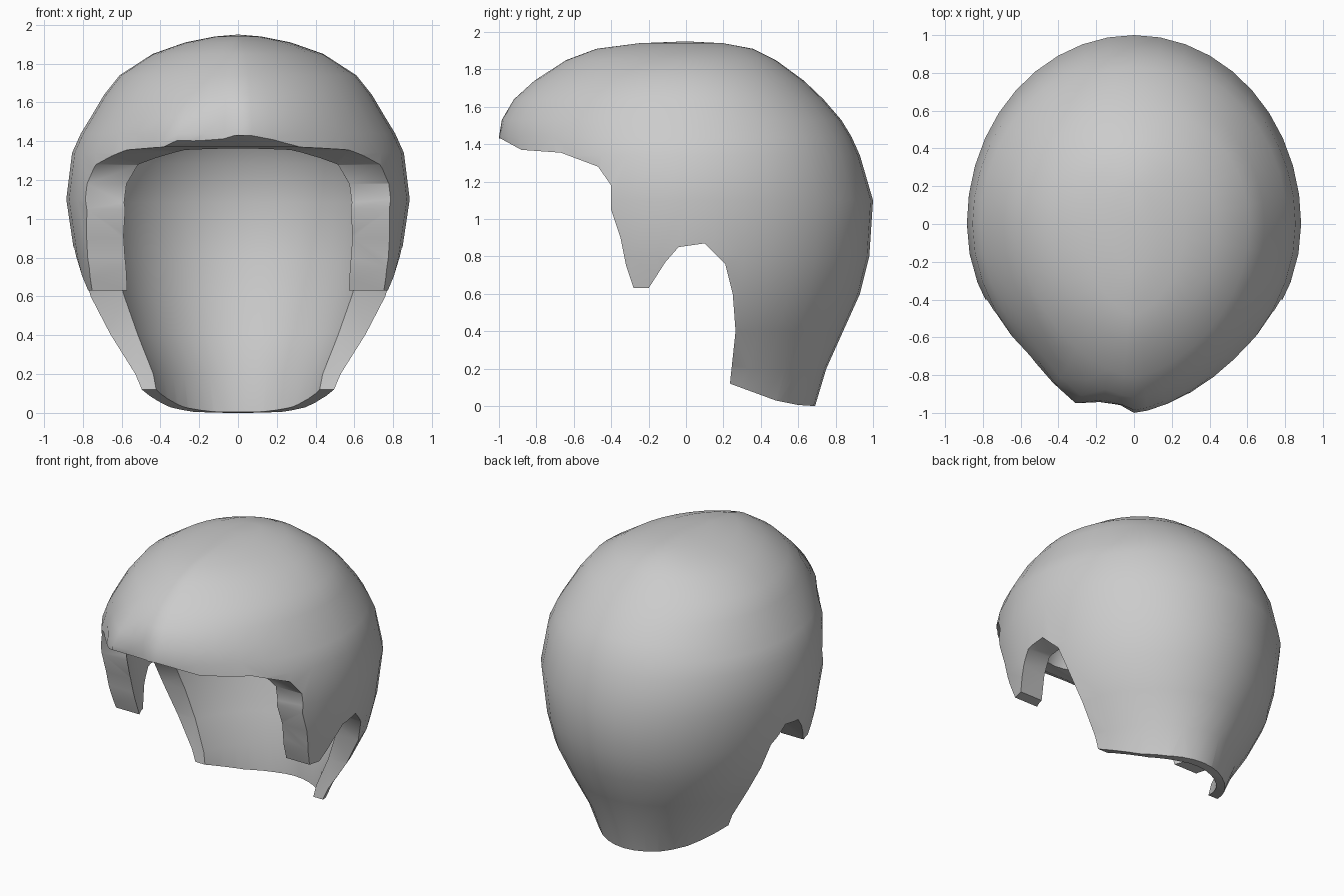
import bpy, bmesh, math

if "Cube" in bpy.data.objects:
    bpy.data.objects.remove(bpy.data.objects["Cube"])

SEG = 40
# height, half width, back depth, front depth
ROWS = [(1.94, .12, .20, .25), (1.91, .27, .36, .48), (1.85, .44, .48, .64),
        (1.74, .61, .63, .81), (1.64, .69, .735, .92), (1.53, .755, .83, .985),
        (1.44, .81, .885, 1.0), (1.34, .855, .93, 1.0), (1.1, .885, 1.0, 1.0),
        (.8, .84, .98, .98), (.6, .79, .93, .96), (.4, .69, .84, .9),
        (.2, .56, .75, .8), (.0, .47, .69, .7), (-.1, .42, .66, .7)]


def ring(bm, z, w, back, front, locks=False):
    verts = []
    for i in range(SEG):
        a = 2 * math.pi * i / SEG
        s, c = math.sin(a), math.cos(a)
        if c < 0:  # narrower towards the forehead
            x, y = w * math.copysign(abs(s) ** 1.3, s), front * c
        else:
            x, y = w * s, back * c
        if locks and c < 0:  # parted lock on the fringe
            fade = math.exp(-((z - 1.42) / .14) ** 2)
            d = math.degrees(a) - 180
            k = .07 * math.exp(-((d - 29) / 9) ** 2) - .05 * math.exp(-((d - 13) / 6) ** 2)
            x, y = x * (1 + k * fade), y * (1 + k * fade)
        verts.append(bm.verts.new((x, y, z)))
    return verts


def bridge(bm, a, b):
    for i in range(SEG):
        j = (i + 1) % SEG
        bm.faces.new((a[i], a[j], b[j], b[i]))


def cap(bm, verts, z):
    top = bm.verts.new((0, 0, z))
    for i in range(SEG):
        bm.faces.new((top, verts[(i + 1) % SEG], verts[i]))


def finish(bm, name):
    bmesh.ops.recalc_face_normals(bm, faces=bm.faces)
    me = bpy.data.meshes.new(name)
    bm.to_mesh(me)
    bm.free()
    ob = bpy.data.objects.new(name, me)
    bpy.context.collection.objects.link(ob)
    return ob


# Hair shell: outer surface, then inner surface, joined at the bottom
bm = bmesh.new()
outer = [ring(bm, *r, locks=True) for r in ROWS]
inner = []
for z, w, b, f in ROWS:
    t = .055 + .12 * min(1, max(0, z / .65))
    k = 1 - t / max(w, .6)
    zi = 1 + (z - 1) * .84 if z > 1 else z
    inner.append(ring(bm, zi, w * k, b * k, f * k))
for shell in (outer, inner):
    for a, b in zip(shell, shell[1:]):
        bridge(bm, a, b)
bridge(bm, outer[-1], inner[-1])
cap(bm, outer[0], 1.95)
cap(bm, inner[0], 1.80)
hair = finish(bm, "hair_shell")

# Hairline cutter: fringe, sideburn, ear notch, nape in side profile
PROFILE = [(-1.3, 1.46), (-.99, 1.43), (-.88, 1.37), (-.67, 1.355), (-.47, 1.28),
           (-.4, 1.18), (-.4, 1.05), (-.35, .9), (-.32, .75), (-.28, .63),
           (-.2, .63), (-.11, .77), (-.04, .85), (.1, .87), (.21, .76), (.25, .6),
           (.265, .4), (.235, .12), (.48, .03), (.6, .006), (.69, 0), (1.3, 0),
           (1.3, -.4), (-1.3, -.4)]
bm = bmesh.new()
face = bm.faces.new([bm.verts.new((-1.3, y, z)) for y, z in PROFILE])
ext = bmesh.ops.extrude_face_region(bm, geom=[face])
bmesh.ops.translate(bm, vec=(2.6, 0, 0),
                    verts=[v for v in ext["geom"] if isinstance(v, bmesh.types.BMVert)])
cutter = finish(bm, "hairline_cutter")
cutter.hide_render = True

bpy.ops.object.select_all(action='DESELECT')
hair.select_set(True)
bpy.context.view_layer.objects.active = hair
mod = hair.modifiers.new("hairline", 'BOOLEAN')
mod.operation = 'DIFFERENCE'
mod.solver = 'EXACT'
mod.object = cutter
bpy.ops.object.modifier_apply(modifier=mod.name)
bpy.data.objects.remove(cutter)
bpy.ops.object.shade_smooth_by_angle(angle=math.radians(50))
